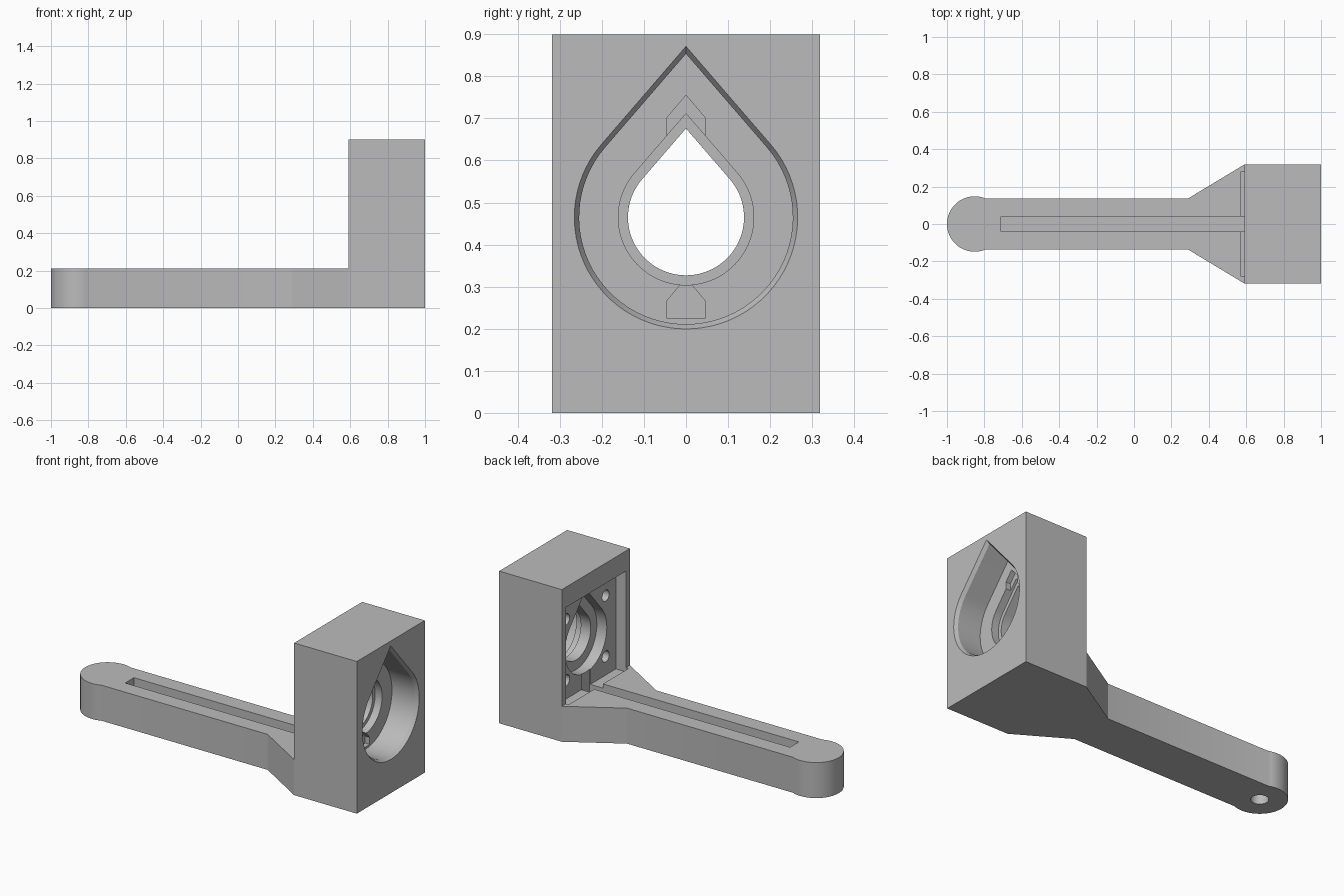
import bpy, bmesh, math

if "Cube" in bpy.data.objects:
    bpy.data.objects.remove(bpy.data.objects["Cube"])

grey = bpy.data.materials.new("plain grey")
grey.diffuse_color = (0.5, 0.5, 0.5, 1)
grey.use_nodes = True
grey.node_tree.nodes["Principled BSDF"].inputs["Base Color"].default_value = grey.diffuse_color
CZ = 0.465  # height of the bore axis


def loft(name, rings, cutter=False):
    """Closed solid through rings holding the same number of points."""
    bm = bmesh.new()
    loops = [[bm.verts.new(p) for p in r] for r in rings]
    n = len(loops[0])
    for a, b in zip(loops, loops[1:]):
        for i in range(n):
            j = (i + 1) % n
            bm.faces.new((a[i], a[j], b[j], b[i]))
    bm.faces.new(loops[0])
    bm.faces.new(loops[-1])
    bmesh.ops.recalc_face_normals(bm, faces=bm.faces)
    me = bpy.data.meshes.new(name)
    bm.to_mesh(me)
    bm.free()
    me.materials.append(grey)
    ob = bpy.data.objects.new(name, me)
    bpy.context.collection.objects.link(ob)
    ob.hide_render = cutter
    return ob


def prism_z(name, pts, z0, z1, cutter=False):
    return loft(name, [[(x, y, z) for x, y in pts] for z in (z0, z1)], cutter)


def prism_x(name, pts, x0, x1, cutter=True):
    return loft(name, [[(x, y, z) for y, z in pts] for x in (x0, x1)], cutter)


def circle(u, v, r, n=32):
    return [(u + r * math.cos(2 * math.pi * i / n),
             v + r * math.sin(2 * math.pi * i / n)) for i in range(n)]


def teardrop(r, n=56):
    """Circle with a pointed top, in (y, z)."""
    t = math.asin(1 / 1.53)  # tangent angle above the horizontal
    pts = [(r * math.cos(a), CZ + r * math.sin(a)) for a in
           (t - (math.pi + 2 * t) * i / n for i in range(n + 1))]
    return pts + [(0, CZ + 1.53 * r)]


def bore(name, stations):
    return loft(name, [[(x, y, z) for y, z in teardrop(r)] for x, r in stations], True)


# Body outline seen from above: round grip end, arm, flare and head base
R, W = 0.148, 0.137
a0 = math.asin(W / R)
end = [(-0.852 + R * math.cos(a), R * math.sin(a)) for a in
       (a0 + (2 * math.pi - 2 * a0) * i / 40 for i in range(41))]
outline = end + [(0.29, -W), (0.59, -0.318), (1, -0.318),
                 (1, 0.318), (0.59, 0.318), (0.29, W)]
body = prism_z("bracket_body", outline, 0, 0.21)

# Raise the head block
head = prism_z("head_block", [(0.59, -0.318), (1, -0.318), (1, 0.318), (0.59, 0.318)], 0, 0.9, True)

cutters = [
    # wire slot along the arm
    prism_z("slot_cutter", [(-0.71, -0.041), (0.66, -0.041), (0.66, 0.041), (-0.71, 0.041)], 0.12, 0.3, True),
    # blind hole under the grip end
    prism_z("mount_hole_cutter", circle(-0.852, 0, 0.047), -0.1, 0.12, True),
    # rectangular recess at the rear of the head
    prism_x("recess_cutter", [(-0.28, 0.185), (0.28, 0.185), (0.28, 0.78), (-0.28, 0.78)], 0.572, 0.655),
    # stepped teardrop bores with a chamfered mouth
    bore("front_bore_cutter", [(1.02, 0.277), (0.98, 0.254), (0.83, 0.254)]),
    bore("ring_cutter", [(0.86, 0.161), (0.785, 0.161)]),
    bore("through_cutter", [(0.86, 0.138), (0.6, 0.138)]),
    bore("rear_bore_cutter", [(0.72, 0.195), (0.6, 0.195)]),
]
# Pointed key pockets above and below the ring
for z in (0.225, 0.66):
    house = [(-0.046, z), (0.046, z), (0.046, z + 0.041), (0, z + 0.095), (-0.046, z + 0.041)]
    cutters.append(prism_x("key_pocket_cutter", house, 0.86, 0.80))
# Four screw holes in the recess
for y in (-0.185, 0.185):
    for dz in (-0.18, 0.18):
        cutters.append(prism_x("screw_hole_cutter", circle(y, 0.475 + dz, 0.033, 20), 0.6, 0.75))

for ob, op in [(head, 'UNION')] + [(c, 'DIFFERENCE') for c in cutters]:
    m = body.modifiers.new(ob.name, 'BOOLEAN')
    m.operation, m.solver, m.object = op, 'EXACT', ob
bpy.context.view_layer.objects.active = body
body.select_set(True)
for m in list(body.modifiers):
    bpy.ops.object.modifier_apply(modifier=m.name)
for ob in [head] + cutters:
    bpy.data.objects.remove(ob)
bpy.ops.object.shade_smooth_by_angle(angle=math.radians(25))
